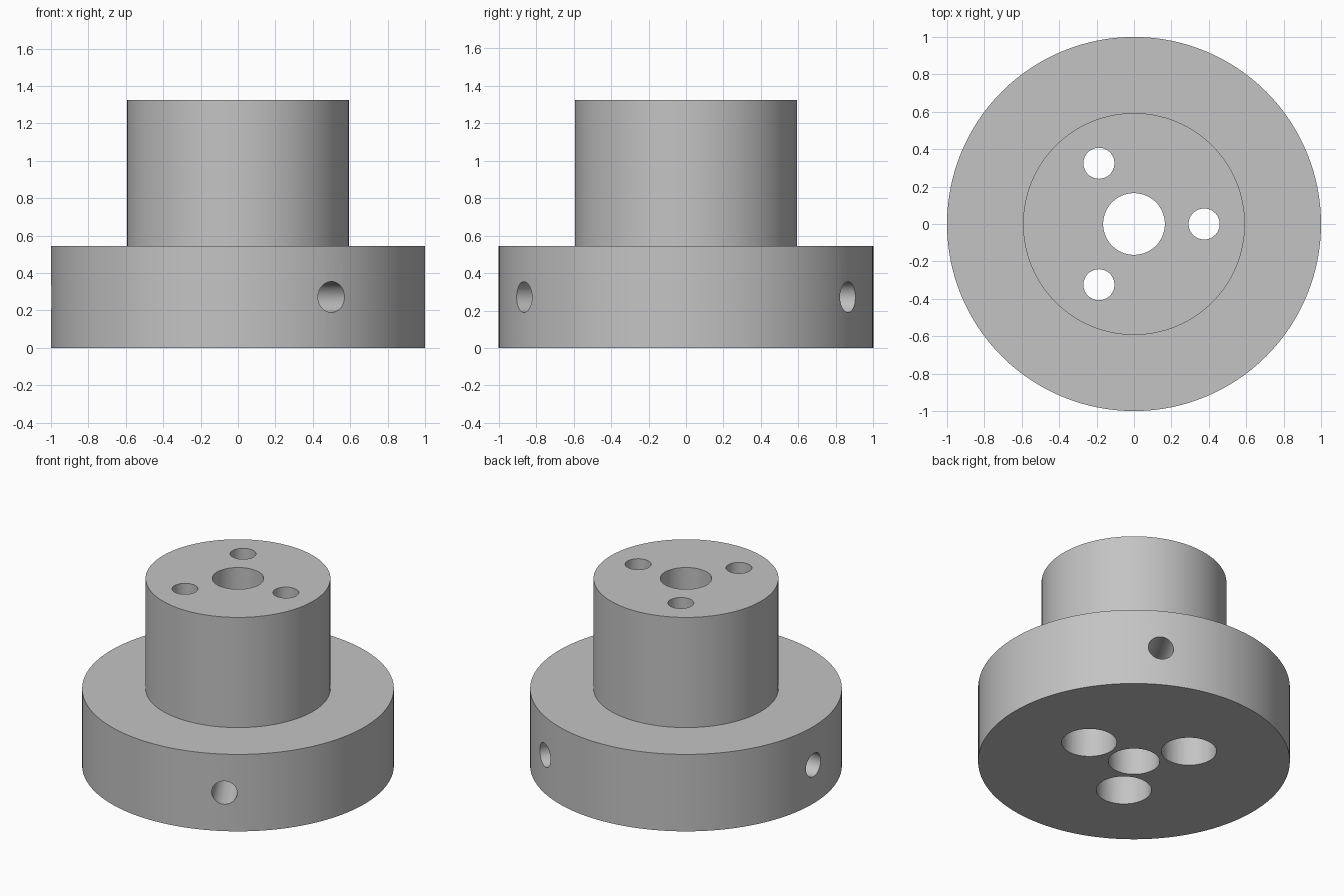
import bpy
import bmesh
from math import radians, pi
from mathutils import Matrix, Vector

cube = bpy.data.objects.get("Cube")
if cube:
    bpy.data.objects.remove(cube, do_unlink=True)

BASE_H, TOTAL_H = 0.545, 1.325
BASE_R, BOSS_R, BORE_R = 1.0, 0.593, 0.165
SCREW_R, HEAD_R, HEAD_DEPTH, SCREW_CIRCLE = 0.083, 0.177, 0.55, 0.375
SIDE_R, SIDE_Z = 0.082, 0.272

grey = bpy.data.materials.new("plain grey")
grey.use_nodes = True
colour = (0.55, 0.55, 0.55, 1)
grey.diffuse_color = colour
grey.node_tree.nodes["Principled BSDF"].inputs["Base Color"].default_value = colour


def new_object(name, bm):
    bmesh.ops.recalc_face_normals(bm, faces=bm.faces)
    mesh = bpy.data.meshes.new(name)
    bm.to_mesh(mesh)
    bm.free()
    mesh.materials.append(grey)
    obj = bpy.data.objects.new(name, mesh)
    bpy.context.collection.objects.link(obj)
    return obj


def revolve(name, profile, segments):
    """Turn a closed (radius, height) profile around the z axis."""
    bm = bmesh.new()
    verts = [bm.verts.new((r, 0, z)) for r, z in profile]
    edges = [bm.edges.new((v, verts[i - 1])) for i, v in enumerate(verts)]
    bmesh.ops.spin(bm, geom=verts + edges, cent=(0, 0, 0), axis=(0, 0, 1),
                   angle=2 * pi, steps=segments, use_merge=True)
    bmesh.ops.remove_doubles(bm, verts=bm.verts, dist=1e-5)
    return new_object(name, bm)


def rod(name, radius, start, end):
    """Solid cylinder between two points."""
    start, end = Vector(start), Vector(end)
    axis = end - start
    place = Matrix.Translation((start + end) / 2) @ axis.to_track_quat('Z', 'Y').to_matrix().to_4x4()
    bm = bmesh.new()
    bmesh.ops.create_cone(bm, cap_ends=True, segments=48, radius1=radius,
                          radius2=radius, depth=axis.length, matrix=place)
    return new_object(name, bm)


# Stepped hub with its central bore
hub = revolve("flanged_hub", [
    (BORE_R, 0), (BASE_R, 0), (BASE_R, BASE_H),
    (BOSS_R, BASE_H), (BOSS_R, TOTAL_H), (BORE_R, TOTAL_H)], 128)

# Three screw holes with counterbores below, three radial holes between them
cutters = []
for i in range(3):
    turn = Matrix.Rotation(radians(120 * i), 3, 'Z')
    centre = turn @ Vector((SCREW_CIRCLE, 0, 0))
    outward = turn @ Vector((-1, 0, 0))
    up = Vector((0, 0, 1))
    side = up * SIDE_Z
    cutters += [
        rod("screw_hole_cutter", SCREW_R, centre - up * 0.1, centre + up * (TOTAL_H + 0.1)),
        rod("counterbore_cutter", HEAD_R, centre - up * 0.1, centre + up * HEAD_DEPTH),
        rod("side_hole_cutter", SIDE_R, side + outward * 0.08, side + outward * 1.1),
    ]

for cutter in cutters:
    cutter.hide_render = True
    cut = hub.modifiers.new(cutter.name, 'BOOLEAN')
    cut.operation = 'DIFFERENCE'
    cut.solver = 'EXACT'
    cut.object = cutter

# Bake the cuts, then drop the helpers
bpy.context.view_layer.update()
result = bpy.data.meshes.new_from_object(hub.evaluated_get(bpy.context.evaluated_depsgraph_get()))
hub.modifiers.clear()
hub.data = result
for cutter in cutters:
    bpy.data.objects.remove(cutter, do_unlink=True)

# Smooth round walls with crisp rims
bpy.ops.object.select_all(action='DESELECT')
hub.select_set(True)
bpy.context.view_layer.objects.active = hub
bpy.ops.object.shade_smooth_by_angle(angle=radians(30))
